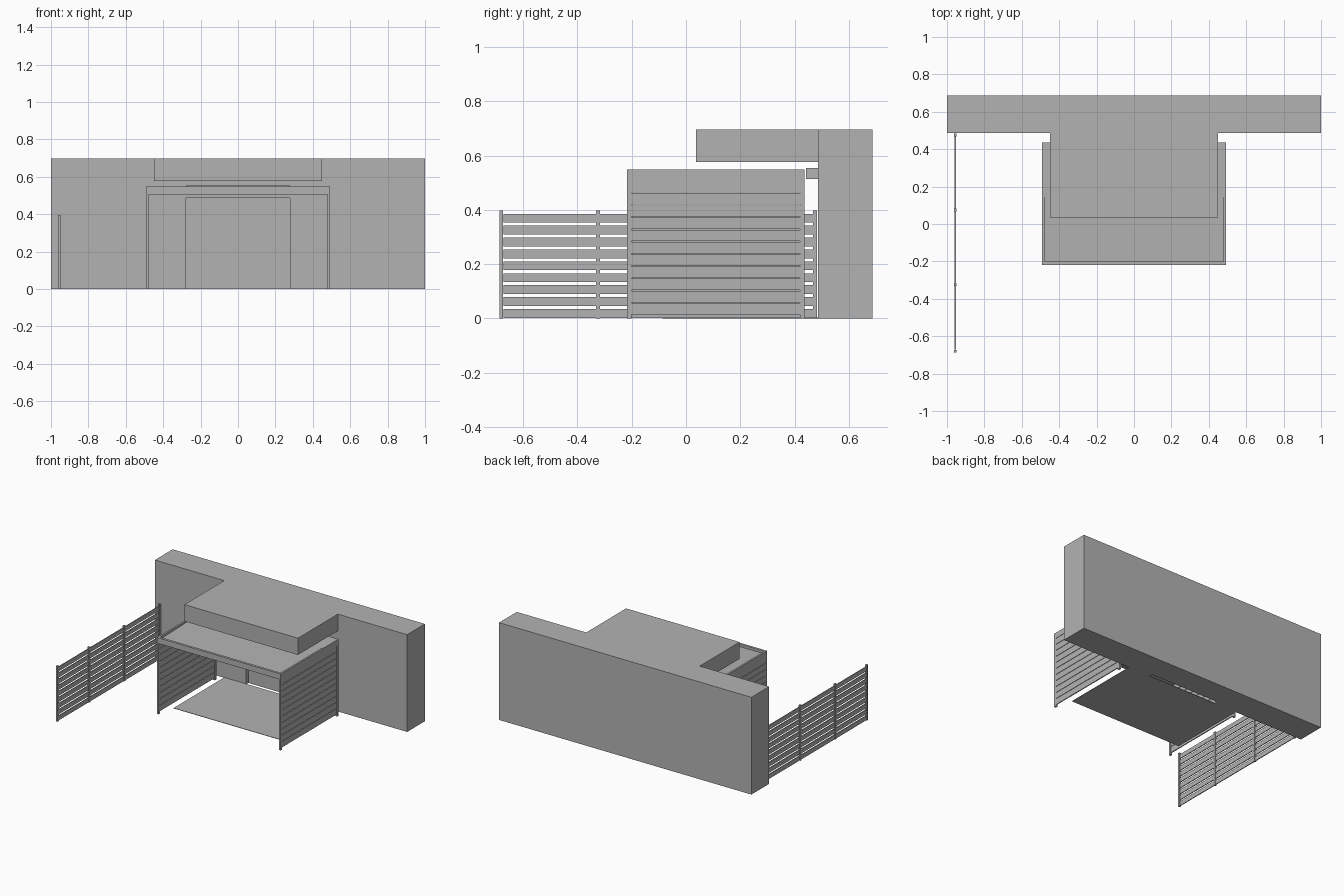
import bpy
import bmesh
from mathutils import Vector

old = bpy.data.objects.get("Cube")
if old:
    bpy.data.objects.remove(old, do_unlink=True)

grey = bpy.data.materials.new("plain_grey")
grey.use_nodes = True
COLOUR = (0.45, 0.45, 0.45, 1)
grey.diffuse_color = COLOUR
grey.node_tree.nodes["Principled BSDF"].inputs["Base Color"].default_value = COLOUR


def add_box(bm, x, y, z):
    """Add a box spanning the (low, high) ranges x, y and z."""
    verts = bmesh.ops.create_cube(bm, size=1)["verts"]
    for v in verts:
        v.co = Vector([lo + (c + 0.5) * (hi - lo)
                       for c, (lo, hi) in zip(v.co, (x, y, z))])
    return verts


def make_object(name, bm):
    mesh = bpy.data.meshes.new(name)
    bm.to_mesh(mesh)
    bm.free()
    mesh.materials.append(grey)
    obj = bpy.data.objects.new(name, mesh)
    bpy.context.collection.objects.link(obj)
    return obj


def box(name, x, y, z):
    bm = bmesh.new()
    add_box(bm, x, y, z)
    return make_object(name, bm)


def cut(target, cutter, operation):
    """Apply a boolean and remove the helper."""
    mod = target.modifiers.new("cut", "BOOLEAN")
    mod.operation = operation
    mod.solver = "EXACT"
    mod.object = cutter
    cutter.hide_render = True
    bpy.context.view_layer.objects.active = target
    bpy.ops.object.modifier_apply(modifier=mod.name)
    bpy.data.objects.remove(cutter, do_unlink=True)


WALL_Y, BACK_Y, WALL_TOP = 0.487, 0.688, 0.697

# Building wall with projecting canopy and shallow door recess
wall = box("building_wall", (-1, 1), (WALL_Y, BACK_Y), (0, WALL_TOP))
canopy = box("canopy", (-0.45, 0.45), (0.036, WALL_Y + 0.05), (0.577, WALL_TOP))
cut(wall, canopy, "UNION")
recess = box("door_recess", (-0.277, 0.277), (WALL_Y - 0.05, WALL_Y + 0.025), (-0.1, 0.487))
cut(wall, recess, "DIFFERENCE")

# Housing above the door, and floor plate
box("door_housing", (-0.277, 0.277), (0.443, WALL_Y), (0.514, 0.555))
box("floor_plate", (-0.45, 0.45), (-0.087, WALL_Y), (0, 0.003))

# Shelter frame: four posts and a rim of beams
OUT, INN = 0.491, 0.478
FRONT, FRONT_IN, REAR_IN, REAR = -0.218, -0.201, 0.42, 0.437
BEAM, TOP = 0.507, 0.548
outline = bmesh.new()
add_box(outline, (-OUT, OUT), (FRONT, REAR), (0, TOP))
frame = make_object("shelter_frame", outline)
cut(frame, box("hollow", (-INN, INN), (FRONT_IN, REAR_IN), (-1, 1)), "DIFFERENCE")
cut(frame, box("side_opening", (-1, 1), (FRONT_IN, REAR_IN), (-1, BEAM)), "DIFFERENCE")
cut(frame, box("front_opening", (-INN, INN), (-1, 1), (-1, BEAM)), "DIFFERENCE")

# Roof panel, rising gently to the rear inside the rim
bm = bmesh.new()
for v in add_box(bm, (-INN, INN), (FRONT_IN, REAR_IN), (0.512, 0.53)):
    if v.co.y > 0:
        v.co.z += 0.018
make_object("roof_panel", bm)

# Side cladding boards
COUNT, LOW = 11, 0.011
pitch = (BEAM - LOW) / COUNT
for side, sign in (("left", 1), ("right", -1)):
    bm = bmesh.new()
    xs = sorted((sign * 0.481, sign * 0.488))
    for i in range(COUNT):
        z = LOW + i * pitch
        add_box(bm, xs, (FRONT_IN, REAR_IN), (z + 0.003, z + pitch))
    make_object(side + "_cladding", bm)

# Fence posts and rails
FENCE_X = -0.956
bm = bmesh.new()
for y in (-0.681, -0.324, 0.075, 0.476):
    add_box(bm, (FENCE_X - 0.007, FENCE_X + 0.007), (y - 0.007, y + 0.007), (0, 0.397))
make_object("fence_posts", bm)
bm = bmesh.new()
for i in range(9):
    z = 0.002 + i * 0.0439
    add_box(bm, (FENCE_X - 0.003, FENCE_X + 0.003), (-0.672, 0.474), (z, z + 0.0325))
make_object("fence_rails", bm)
